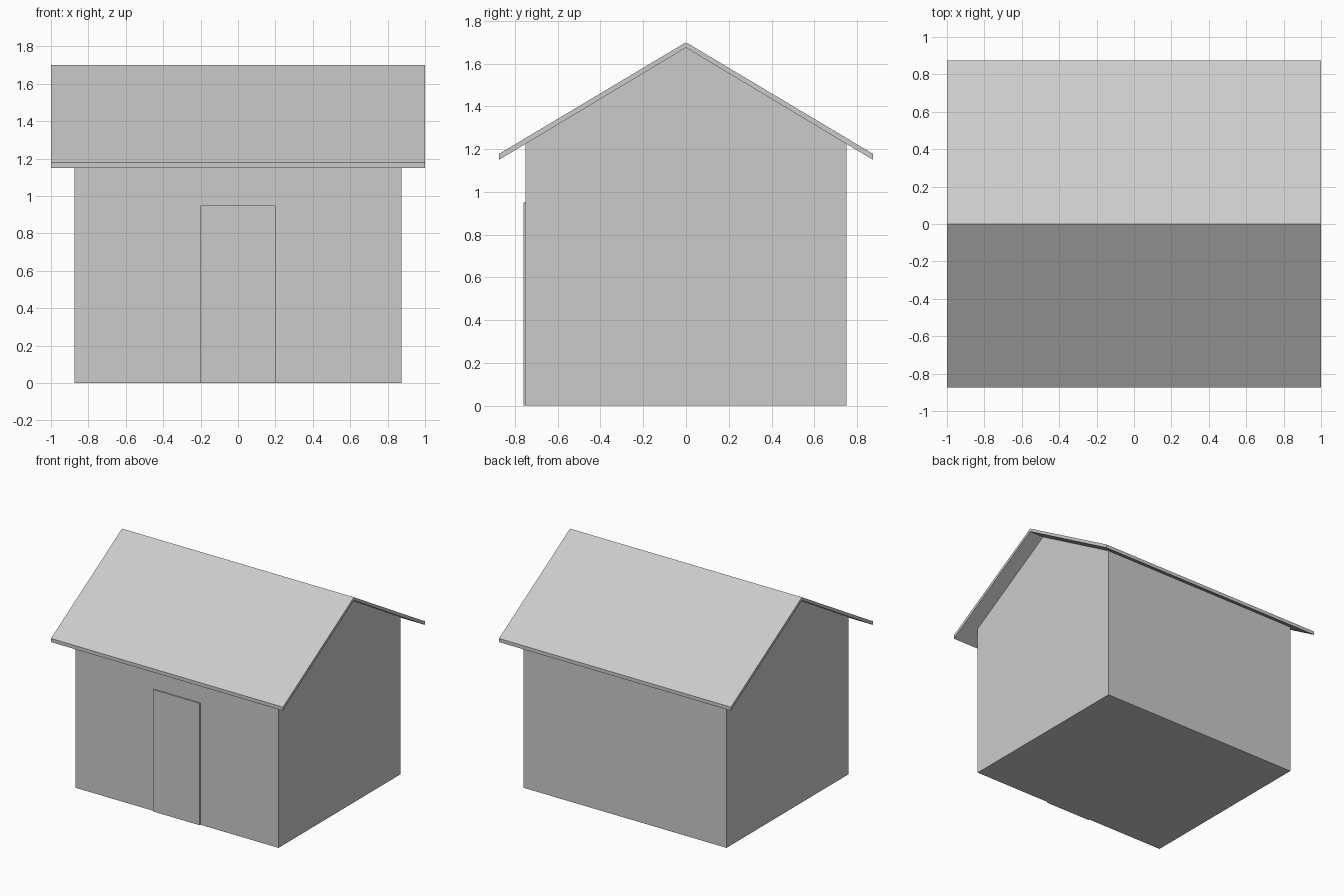
import bpy, bmesh

if "Cube" in bpy.data.objects:
    bpy.data.objects.remove(bpy.data.objects["Cube"])


def prism(name, profile, half_length):
    """Extrude a closed (y, z) profile along x, centred on x = 0."""
    bm = bmesh.new()
    face = bm.faces.new([bm.verts.new((-half_length, y, z)) for y, z in profile])
    moved = bmesh.ops.extrude_face_region(bm, geom=[face])["geom"]
    verts = [g for g in moved if isinstance(g, bmesh.types.BMVert)]
    bmesh.ops.translate(bm, verts=verts, vec=(2 * half_length, 0, 0))
    # keep the starting cap so the prism is closed
    if not face.is_valid:
        bm.faces.new([v for v in bm.verts if v.co.x < 0])
    elif len([f for f in bm.faces if all(v.co.x < 0 for v in f.verts)]) == 0:
        bm.faces.new([v for v in bm.verts if v.co.x < 0])
    bmesh.ops.recalc_face_normals(bm, faces=bm.faces)
    mesh = bpy.data.meshes.new(name)
    bm.to_mesh(mesh)
    bm.free()
    obj = bpy.data.objects.new(name, mesh)
    bpy.context.collection.objects.link(obj)
    return obj


# house body with gable ends reaching the roof underside
prism("walls", [(-0.75, 0), (0.75, 0), (0.75, 1.225), (0, 1.675), (-0.75, 1.225)], 0.875)

# thin folded roof slab with overhang on all sides
prism("roof", [(-0.875, 1.15), (0, 1.675), (0.875, 1.15),
               (0.875, 1.178), (0, 1.70), (-0.875, 1.178)], 1.0)

# door panel standing slightly proud of the front wall
prism("door", [(-0.76, 0), (-0.75, 0), (-0.75, 0.95), (-0.76, 0.95)], 0.2)
